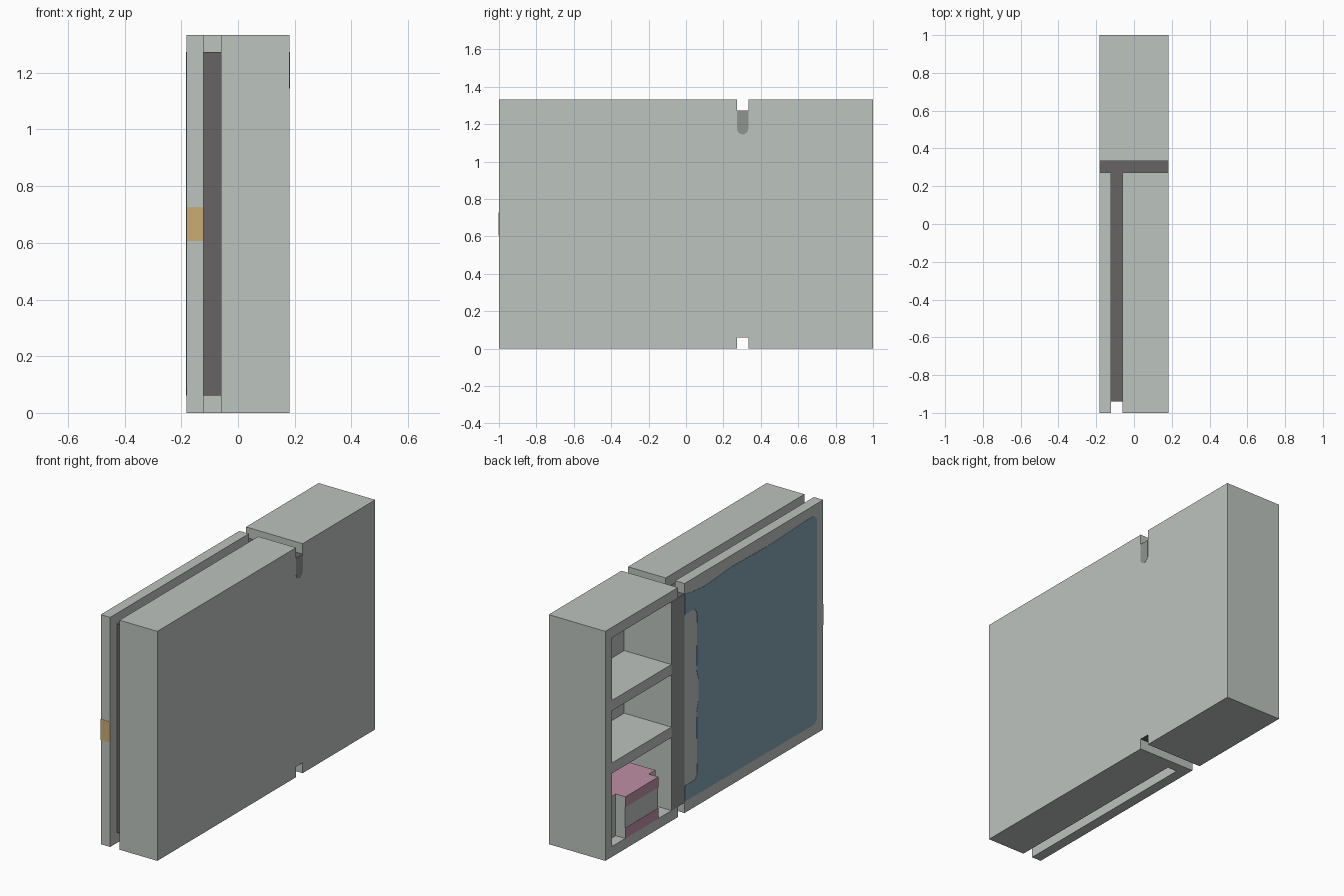
import bpy, bmesh, math

if "Cube" in bpy.data.objects:
    bpy.data.objects.remove(bpy.data.objects["Cube"])

U = 2 / 33          # one grid block
T = 0.0015          # thickness of painted plates


def material(name, r, g, b):
    m = bpy.data.materials.new(name)
    lin = [(c / 255 / 12.92) if c < 10 else ((c / 255 + 0.055) / 1.055) ** 2.4 for c in (r, g, b)]
    m.diffuse_color = (*lin, 1)
    m.use_nodes = True
    m.node_tree.nodes["Principled BSDF"].inputs["Base Color"].default_value = m.diffuse_color
    return m


GREY = material("pale grey", 188, 195, 190)
MID = material("mid grey", 144, 149, 145)
DARK = material("dark grey", 102, 99, 99)
BLUE = material("dusty blue", 132, 165, 179)
TAN = material("tan", 201, 174, 117)
PINK = material("pink", 190, 143, 165)


def finish(name, bm, mats):
    bmesh.ops.recalc_face_normals(bm, faces=bm.faces)
    me = bpy.data.meshes.new(name)
    bm.to_mesh(me)
    bm.free()
    for m in mats:
        me.materials.append(m)
    ob = bpy.data.objects.new(name, me)
    bpy.context.collection.objects.link(ob)
    return ob


def prism(name, pts, axis, lo, hi, mats, rule=None):
    """Extrude a 2D outline (in blocks) along axis 0 (x) or 2 (z)."""
    bm = bmesh.new()

    def place(a, b, h):
        x, y, z = (h, a, b) if axis == 0 else (a, b, h)
        return (x * U, y * U - 1, z * U)
    f = bm.faces.new([bm.verts.new(place(a, b, lo)) for a, b in pts])
    ext = bmesh.ops.extrude_face_region(bm, geom=[f])
    for v in ext["geom"]:
        if isinstance(v, bmesh.types.BMVert):
            if axis == 0:
                v.co.x = hi * U
            else:
                v.co.z = hi * U
    bmesh.ops.recalc_face_normals(bm, faces=bm.faces)
    if rule:
        for f in bm.faces:
            f.material_index = rule(f.normal)
    return finish(name, bm, mats)


def box(name, x, y, z, mats, rule=None):
    pts = [(x[0], y[0]), (x[1], y[0]), (x[1], y[1]), (x[0], y[1])]
    return prism(name, pts, 2, z[0], z[1], mats, rule)


t = T / U

# Main body, front panel and the dark core between them
box("main_body", (-1, 3), (0, 21), (0, 22), [GREY])
box("side_panel", (-3, -2), (0, 21), (0, 22), [GREY])
box("slot_core", (-2, -1), (1, 21), (1, 21), [DARK])
box("slot_bottom_bridge", (-2, -1), (20, 21), (0, 1), [GREY])

# Hinge column: grey outside, mid grey on the shelf side, dark ends
box("hinge_column", (-3, 3), (21, 22), (1, 21), [GREY, MID, DARK],
    lambda n: 2 if abs(n.z) > 0.5 else (1 if n.x < -0.5 else 0))

# Shelf cabinet with three compartments cut out
cabinet = box("shelf_cabinet", (-3, 3), (22, 33), (0, 22), [GREY])
for i, (z0, z1) in enumerate([(1, 8), (9, 14), (15, 21)]):
    cut = box("compartment_cutter_%d" % i, (-4, 2), (23, 32), (z0, z1), [GREY])
    cut.hide_render = True
    cut.hide_viewport = True
    mod = cabinet.modifiers.new("compartment", 'BOOLEAN')
    mod.operation = 'DIFFERENCE'
    mod.solver = 'EXACT'
    mod.object = cut

# Mid grey strip down the cabinet edge beside the hinge
box("cabinet_edge_strip", (-3 - t, -3), (22, 23), (1, 21), [MID])

# Blue sheet on the panel, leaving a grey strip beside the hinge
sheet = [(1, 1.4), (1.4, 1), (21, 1.1), (21, 2.6), (19.4, 2.6), (19.1, 3.1),
         (19.2, 9), (18.9, 10), (18.9, 12), (19.2, 13), (19.1, 18.4), (19.5, 19),
         (21, 19), (21, 21), (20, 20.8), (18, 20.6), (14, 20.9), (8, 20.8),
         (3, 21), (1.4, 21), (1, 20.6)]
prism("panel_blue_sheet", sheet, 0, -3 - t, -3, [BLUE])

# Tan latch mark on the panel's front edge
box("panel_latch_mark", (-3, -2), (-t, 0), (10, 12), [TAN])

# Round-ended mark at the top of the hinge, right side
mark = [(22, 21), (21, 21)]
mark += [(21.5 - 0.5 * math.cos(a * math.pi / 8), 19.4 - 0.5 * math.sin(a * math.pi / 8)) for a in range(9)]
prism("hinge_mark", mark, 0, 3, 3 + t, [MID])

# Stored box with stepped front corners, pink lid and front bands
outline = [(-3, 25), (-2, 25), (-2, 24), (1, 24), (1, 31), (-2, 31), (-2, 30), (-3, 30)]
prism("stored_box", outline, 2, 1, 5, [GREY, PINK], lambda n: 1 if n.z > 0.5 else 0)
for i, z in enumerate((1, 4)):
    box("stored_box_band_%d" % i, (-3 - t, -3), (25, 30), (z, z + 1), [PINK])
